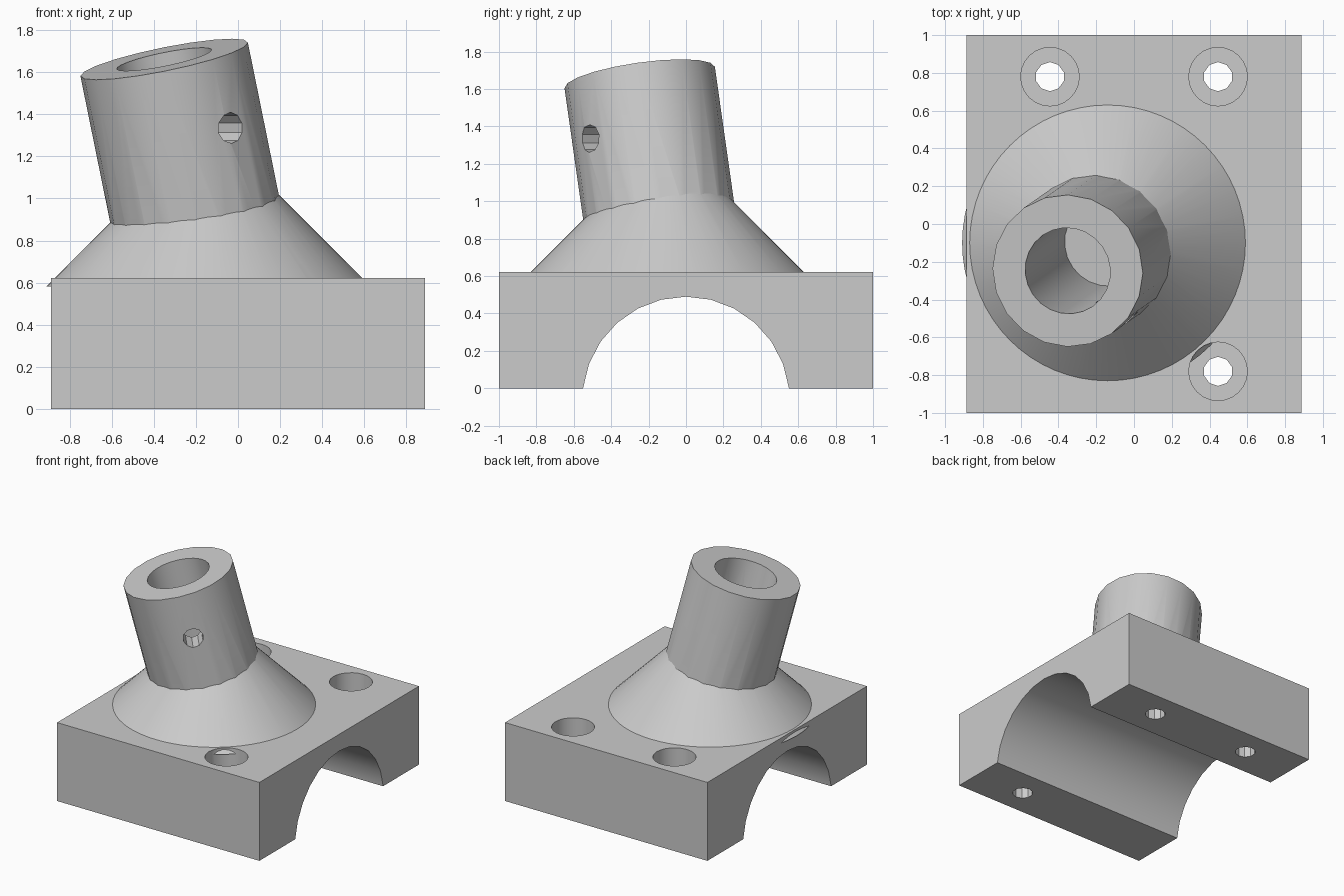
import bpy
import math
from mathutils import Vector

if "Cube" in bpy.data.objects:
    bpy.data.objects.remove(bpy.data.objects["Cube"], do_unlink=True)

grey = bpy.data.materials.new("plain grey")
grey.use_nodes = True
grey.diffuse_color = (0.6, 0.6, 0.6, 1)
grey.node_tree.nodes["Principled BSDF"].inputs["Base Color"].default_value = (0.6, 0.6, 0.6, 1)


def rod(name, start, end, r1, sides, r2=None, spin=0.0):
    """Cylinder or cone frustum running from start to end."""
    start, end = Vector(start), Vector(end)
    axis = end - start
    turn = axis.to_track_quat('Z', 'Y')
    bpy.ops.mesh.primitive_cone_add(
        vertices=sides, radius1=r1, radius2=r1 if r2 is None else r2,
        depth=axis.length, location=(start + end) / 2, rotation=turn.to_euler())
    obj = bpy.context.object
    obj.name = name
    if spin:
        obj.rotation_euler = (turn @ Vector((0, 0, 1)).rotation_difference(Vector((0, 0, 1)))).to_euler()
        obj.rotation_euler.rotate_axis('Z', spin)
    return obj


def combine(target, tool, operation):
    """Apply a boolean and discard the tool."""
    mod = target.modifiers.new(operation.lower(), 'BOOLEAN')
    mod.operation = operation
    mod.solver = 'EXACT'
    mod.object = tool
    bpy.context.view_layer.update()
    bpy.context.view_layer.objects.active = target
    bpy.ops.object.modifier_apply(modifier=mod.name)
    bpy.data.objects.remove(tool, do_unlink=True)


TOP = 0.622
pivot = Vector((-0.14, -0.10, TOP))
axis = Vector((-0.203, -0.142, 1)).normalized()
tube_end = pivot + axis * 1.071

# Saddle block
bpy.ops.mesh.primitive_cube_add(size=1, location=(0, 0, TOP / 2))
bracket = bpy.context.object
bracket.name = "clamp_bracket"
bracket.scale = (1.776, 2, TOP)
bpy.ops.object.transform_apply(location=True, scale=True)

# Half-round channel through the underside, a vertex at its crown
channel = rod("channel_cutter", (-1.2, 0, -0.064), (1.2, 0, -0.064), 0.554, 26)
crown = max((channel.rotation_euler.to_matrix() @ v.co for v in channel.data.vertices),
            key=lambda p: p.z)
channel.rotation_euler.rotate(Vector((0, crown.y, crown.z)).rotation_difference(Vector((0, 0, 1))))
combine(bracket, channel, 'DIFFERENCE')

# Three counterbored screw holes
for x, y in ((-0.445, 0.78), (0.445, 0.78), (0.445, -0.78)):
    combine(bracket, rod("screw_cutter", (x, y, -0.2), (x, y, 0.9), 0.077, 10), 'DIFFERENCE')
    combine(bracket, rod("head_cutter", (x, y, 0.2), (x, y, 0.9), 0.155, 24), 'DIFFERENCE')

# Conical foot and leaning tube
foot = rod("conical_foot", pivot - Vector((0, 0, 0.04)), pivot + Vector((0, 0, 0.58)), 0.77, 64, r2=0.15)
combine(bracket, foot, 'UNION')
combine(bracket, rod("leaning_tube", pivot, tube_end, 0.406, 20), 'UNION')

# Blind bore and side set-screw hole
combine(bracket, rod("bore_cutter", pivot + axis * 0.01, tube_end + axis * 0.2, 0.23, 24), 'DIFFERENCE')
middle = pivot + axis * 0.735
side = Vector((0.626, -0.78, 0))
combine(bracket, rod("set_screw_cutter", middle, middle + side * 0.7, 0.074, 10), 'DIFFERENCE')

# Finish
bracket.data.materials.clear()
bracket.data.materials.append(grey)
for poly in bracket.data.polygons:
    poly.material_index = 0
bpy.ops.object.select_all(action='DESELECT')
bracket.select_set(True)
bpy.context.view_layer.objects.active = bracket
bpy.ops.object.shade_smooth_by_angle(angle=math.radians(30))
